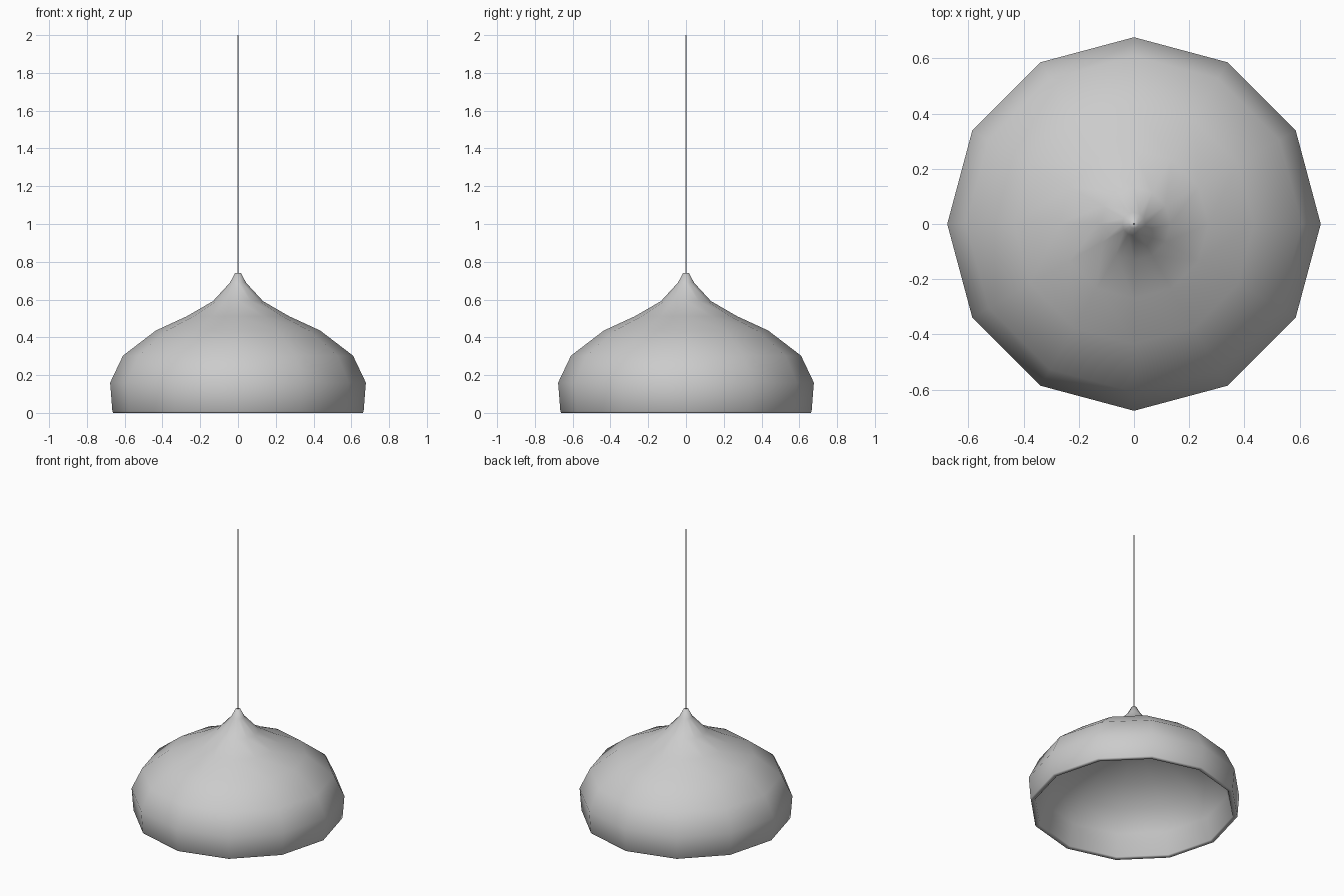
import bpy, bmesh, math

if "Cube" in bpy.data.objects:
    bpy.data.objects.remove(bpy.data.objects["Cube"])


def lathe(name, profile, sides, phase=0.0, smooth_angle=180):
    """Revolve an (r, z) profile about z; r = 0 collapses to a single point."""
    bm = bmesh.new()
    rings = []
    for r, z in profile:
        if r == 0:
            rings.append([bm.verts.new((0, 0, z))] * sides)
        else:
            angles = [phase + 2 * math.pi * i / sides for i in range(sides)]
            rings.append([bm.verts.new((r * math.cos(a), r * math.sin(a), z))
                          for a in angles])
    for a, b in zip(rings, rings[1:]):
        for i in range(sides):
            j = (i + 1) % sides
            corners = list(dict.fromkeys((a[i], a[j], b[j], b[i])))
            bm.faces.new(corners)
    bmesh.ops.recalc_face_normals(bm, faces=bm.faces)
    mesh = bpy.data.meshes.new(name)
    bm.to_mesh(mesh)
    bm.free()
    obj = bpy.data.objects.new(name, mesh)
    bpy.context.collection.objects.link(obj)
    bpy.ops.object.select_all(action='DESELECT')
    obj.select_set(True)
    bpy.context.view_layer.objects.active = obj
    bpy.ops.object.shade_smooth_by_angle(angle=math.radians(smooth_angle))
    return obj


# Shade: outer skin from the tip down, rounded rim, domed inner skin
outer = [(0, 0.742), (0.016, 0.741), (0.042, 0.69), (0.132, 0.592), (0.27, 0.512),
         (0.435, 0.436), (0.609, 0.303), (0.677, 0.16), (0.665, 0.007)]
rim = [(0.660, 0.0), (0.640, 0.0), (0.634, 0.007)]
inner = [(0.602, 0.157), (0.51, 0.286), (0.36, 0.385), (0.19, 0.45), (0, 0.475)]
lathe("lamp_shade", outer + rim + inner, 12)

# Hanging cord: thin square section
lathe("hanging_cord", [(0, 0.73), (0.0045, 0.73), (0.0045, 2.0), (0, 2.0)], 4,
      phase=math.pi / 4, smooth_angle=30)
